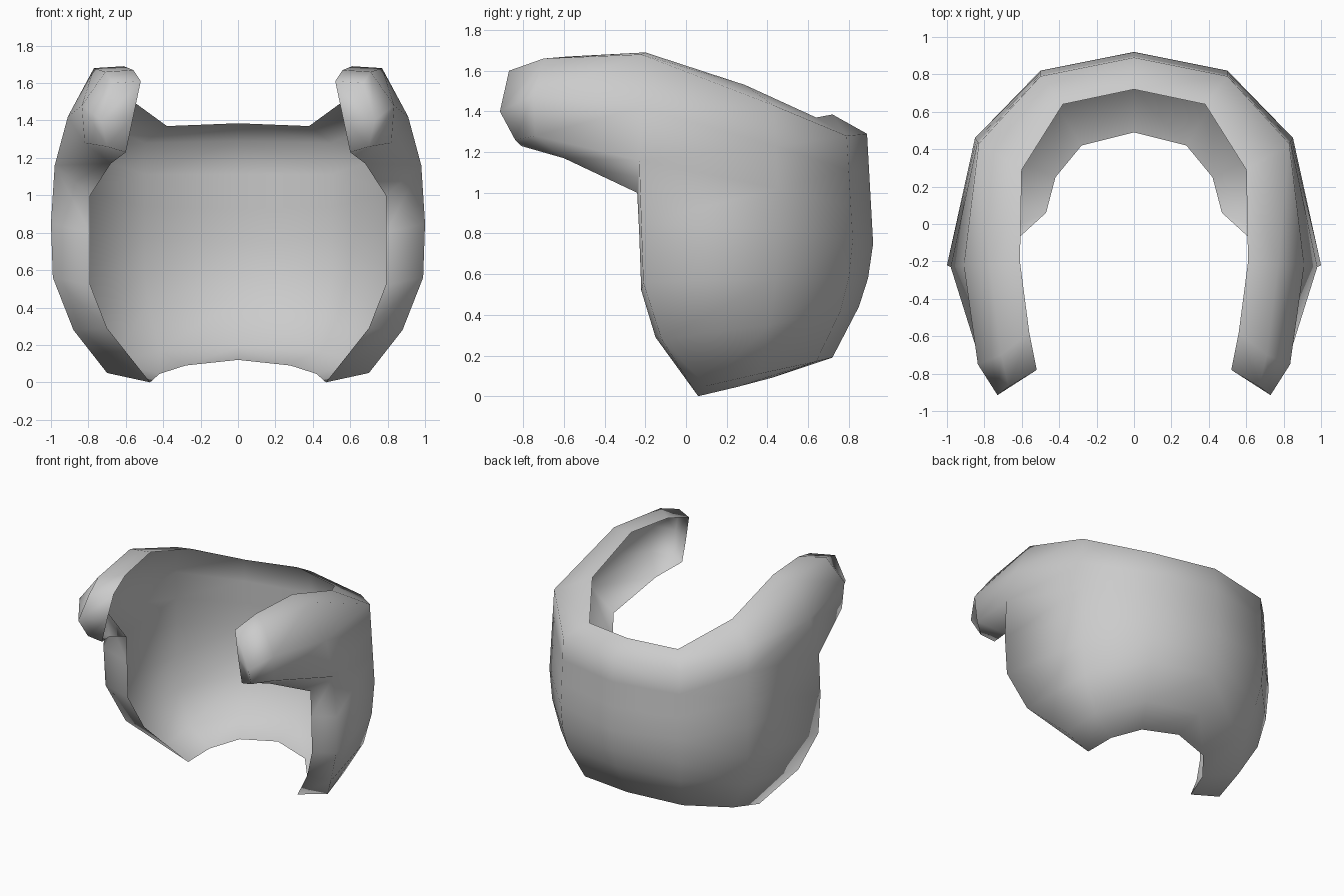
import bpy, bmesh
from mathutils import Vector

if "Cube" in bpy.data.objects:
    bpy.data.objects.remove(bpy.data.objects["Cube"])

grey = bpy.data.materials.new("light_grey")
grey.diffuse_color = (0.6, 0.6, 0.6, 1)
grey.use_nodes = True
grey.node_tree.nodes["Principled BSDF"].inputs["Base Color"].default_value = grey.diffuse_color

bm = bmesh.new()


def strip(points):
    return [bm.verts.new(p) for p in points]


def fill_rows(p):
    # Add two evenly spaced rows between the top edge and the widest row
    a, b = Vector(p[1]), Vector(p[2])
    return p[:2] + [a.lerp(b, 0.33), a.lerp(b, 0.67)] + p[2:]


def bridge(a, b):
    for i in range(min(len(a), len(b)) - 1):
        bm.faces.new((a[i], a[i + 1], b[i + 1], b[i]))


# Wall columns, each from the top lip down to the bottom lip
back = strip(fill_rows([(0, .72, 1.385), (0, .89, 1.29), (0, .92, .75), (0, .895, .58),
                        (0, .85, .44), (0, .72, .19), (0, .49, .12)]))
rear = strip(fill_rows([(.38, .64, 1.37), (.5, .79, 1.28), (.5, .82, .77), (.5, .80, .58),
                        (.48, .76, .42), (.42, .64, .17), (.28, .42, .09)]))
side = strip(fill_rows([(.6, .29, 1.53), (.83, .43, 1.43), (.85, .46, .82), (.84, .44, .58),
                        (.79, .41, .35), (.66, .36, .11), (.42, .25, .045)]))
front = strip([(.61, -.2, 1.69), (.77, -.22, 1.68), (.91, -.22, 1.42), (.98, -.23, 1.16),
               (1.0, -.22, .85), (.99, -.21, .56), (.88, -.12, .28), (.7, .1, .05),
               (.47, .06, 0)])
for a, b in ((back, rear), (rear, side), (side, front)):
    bridge(a, b)

# Front lip turned inward below the arm
lip = strip([(.79, -.24, 1.0), (.79, -.23, .8), (.79, -.22, .52), (.7, -.15, .29)])
bridge(front[3:7], lip)
bm.faces.new((front[6], front[7], front[8], lip[3]))

# Arm reaching forward, with a curled tip
arm = strip([(.56, -.58, 1.67), (.71, -.70, 1.66), (.835, -.75, 1.48),
             (.82, -.74, 1.28), (.68, -.6, 1.17)])
tip = strip([(.52, -.78, 1.61), (.67, -.87, 1.6), (.73, -.915, 1.4),
             (.70, -.84, 1.26), (.6, -.81, 1.23)])
bridge(front[:4] + [lip[0]], arm)
bridge(arm, tip)
mid = bm.verts.new((.56, -.8, 1.42))
bm.faces.new((tip[0], tip[1], tip[2], mid))
bm.faces.new((mid, tip[2], tip[3], tip[4]))

# Make normals face outward
bmesh.ops.recalc_face_normals(bm, faces=bm.faces)
wall = next(f for f in bm.faces if back[4] in f.verts and rear[4] in f.verts)
if wall.normal.y < 0:
    bmesh.ops.reverse_faces(bm, faces=bm.faces)
for f in bm.faces:
    f.smooth = True

mesh = bpy.data.meshes.new("curved_shell")
bm.to_mesh(mesh)
bm.free()
mesh.materials.append(grey)
shell = bpy.data.objects.new("curved_shell", mesh)
bpy.context.collection.objects.link(shell)

# Mirror to the other side
mirror = shell.modifiers.new("mirror", "MIRROR")
mirror.use_clip = True
